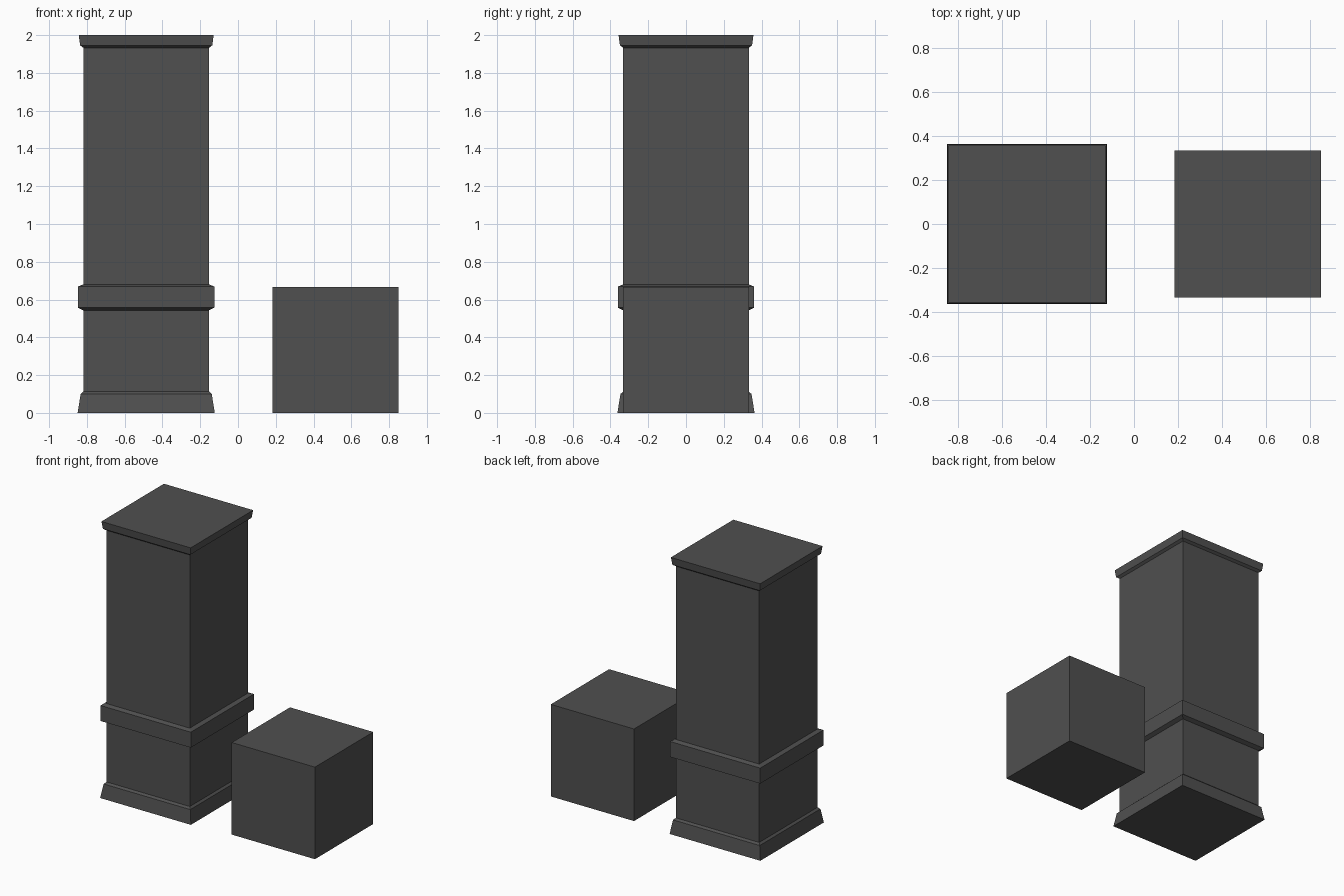
import bpy, bmesh

if "Cube" in bpy.data.objects:
    bpy.data.objects.remove(bpy.data.objects["Cube"])

grey = bpy.data.materials.new("dark_grey")
grey.diffuse_color = (0.08, 0.08, 0.08, 1)
grey.use_nodes = True
grey.node_tree.nodes["Principled BSDF"].inputs["Base Color"].default_value = grey.diffuse_color


def square_column(name, x, profile):
    """Stack square rings given as (half width, height) and cap both ends."""
    bm = bmesh.new()
    rings = [[bm.verts.new((sx * h, sy * h, z))
              for sx, sy in ((-1, -1), (1, -1), (1, 1), (-1, 1))]
             for h, z in profile]
    for low, high in zip(rings, rings[1:]):
        for i in range(4):
            j = (i + 1) % 4
            bm.faces.new((low[i], low[j], high[j], high[i]))
    bm.faces.new(rings[0][::-1])
    bm.faces.new(rings[-1])
    mesh = bpy.data.meshes.new(name)
    bm.to_mesh(mesh)
    bm.free()
    mesh.materials.append(grey)
    obj = bpy.data.objects.new(name, mesh)
    obj.location.x = x
    bpy.context.collection.objects.link(obj)
    return obj


HALF = 0.333

# Pillar: flared foot, belt moulding and cap on one square shaft
square_column("pillar", -0.486, [
    (0.363, 0), (0.347, 0.10), (HALF, 0.113),
    (HALF, 0.543), (0.361, 0.557), (0.361, 0.669), (HALF, 0.68),
    (HALF, 1.933), (0.35, 1.946), (0.357, 2.0)])

# Plain cube block
square_column("cube_block", 0.516, [(HALF, 0), (HALF, 2 * HALF)])
